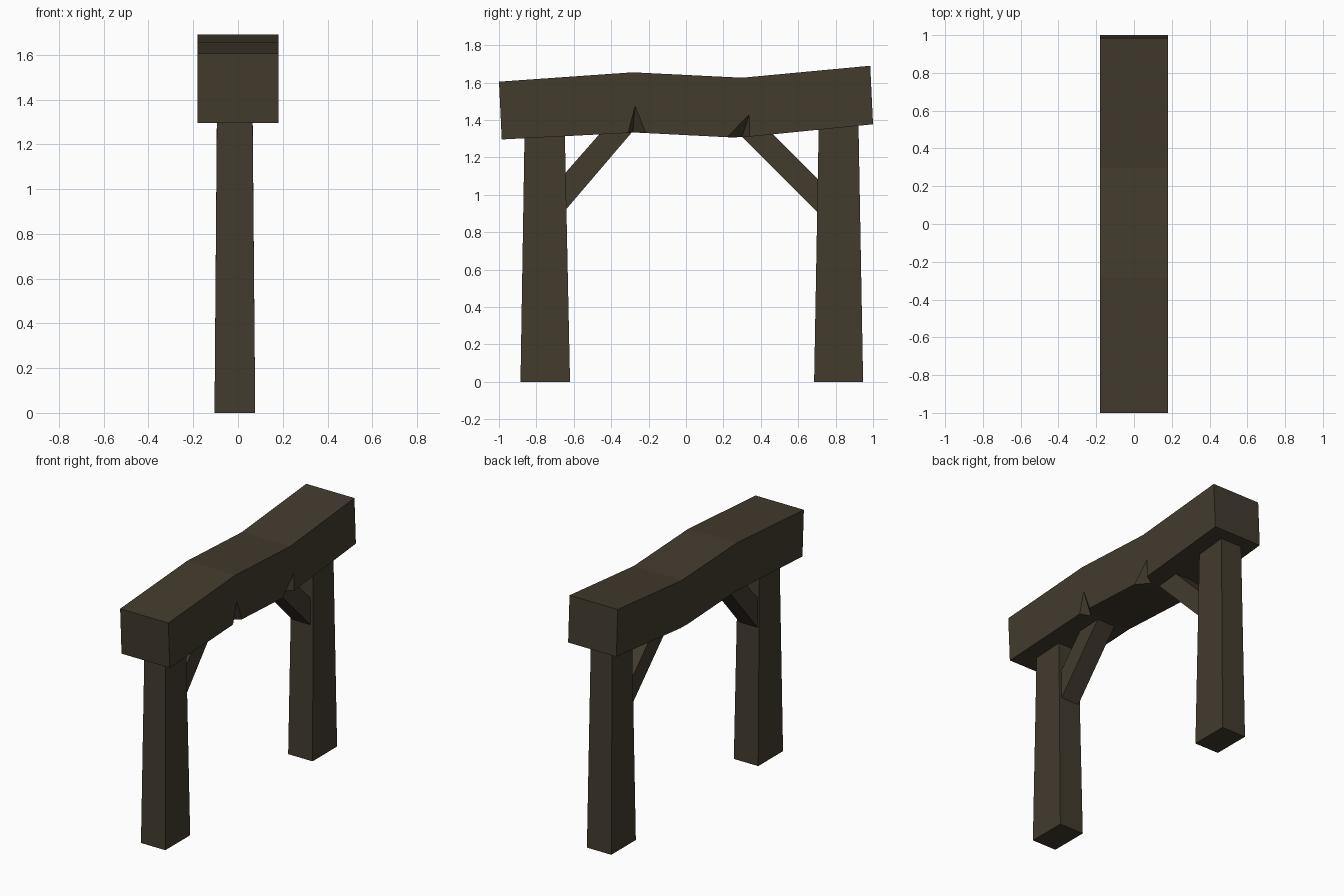
import bpy, bmesh
from mathutils import Vector

if "Cube" in bpy.data.objects:
    bpy.data.objects.remove(bpy.data.objects["Cube"])

wood = bpy.data.materials.new("dark_wood")
wood.diffuse_color = (0.055, 0.043, 0.027, 1)
wood.use_nodes = True
wood.node_tree.nodes["Principled BSDF"].inputs["Base Color"].default_value = wood.diffuse_color


def make(name, bm):
    bmesh.ops.recalc_face_normals(bm, faces=bm.faces)
    mesh = bpy.data.meshes.new(name)
    bm.to_mesh(mesh)
    bm.free()
    mesh.materials.append(wood)
    ob = bpy.data.objects.new(name, mesh)
    bpy.context.collection.objects.link(ob)
    return ob


def side_profile(name, pts, x0, x1):
    """Extrude a (y, z) outline from x0 to x1."""
    bm = bmesh.new()
    face = bm.faces.new([bm.verts.new((x0, y, z)) for y, z in pts])
    geom = bmesh.ops.extrude_face_region(bm, geom=[face])["geom"]
    bmesh.ops.translate(bm, vec=(x1 - x0, 0, 0),
                        verts=[v for v in geom if isinstance(v, bmesh.types.BMVert)])
    return make(name, bm)


def post(name, bottom, top, height):
    """Tapered square post; bottom and top are (x0, x1, y0, y1)."""
    bm = bmesh.new()
    bmesh.ops.create_cube(bm, size=1)
    for v in bm.verts:
        r, z = (top, height) if v.co.z > 0 else (bottom, 0)
        v.co = (r[1] if v.co.x > 0 else r[0], r[3] if v.co.y > 0 else r[2], z)
    return make(name, bm)


# Crooked top beam
beam = side_profile("top_beam", [
    (-1.0, 1.605), (-0.285, 1.655), (0.30, 1.626), (0.985, 1.69),
    (1.0, 1.377), (0.32, 1.309), (0.24, 1.307), (-0.27, 1.333), (-0.985, 1.296)],
    -0.18, 0.18)

# Chipped notches in the lower edge: apex, left, right, inner corner
notches = [
    ((0.18, -0.272, 1.475), (0.18, -0.31, 1.331), (0.18, -0.215, 1.330), (0.11, -0.285, 1.333)),
    ((0.18, 0.338, 1.43), (0.18, 0.22, 1.308), (0.18, 0.34, 1.311), (0.11, 0.30, 1.309)),
]
for i, corners in enumerate(notches):
    p = [Vector(c) for c in corners]
    mid = (p[0] + p[3]) / 2  # grow about the ridge so its two cut planes stay put
    bm = bmesh.new()
    v = [bm.verts.new(mid + (c - mid) * 1.6) for c in p]
    for f in ((0, 1, 2), (0, 1, 3), (0, 2, 3), (1, 2, 3)):
        bm.faces.new([v[k] for k in f])
    cutter = make(f"notch_cutter_{i + 1}", bm)
    cutter.hide_render = True
    cutter.hide_set(True)
    mod = beam.modifiers.new("notch", 'BOOLEAN')
    mod.operation = 'DIFFERENCE'
    mod.solver = 'EXACT'
    mod.object = cutter

# Posts
post("front_post", (-0.105, 0.077, -0.885, -0.62), (-0.094, 0.065, -0.863, -0.648), 1.34)
post("back_post", (-0.105, 0.077, 0.685, 0.947), (-0.094, 0.065, 0.71, 0.922), 1.39)

# Diagonal braces, ends buried in post and beam
side_profile("front_brace", [(-0.66, 0.90), (-0.66, 1.10), (-0.445, 1.345), (-0.28, 1.345)],
             -0.085, 0.05)
side_profile("back_brace", [(0.73, 0.88), (0.73, 1.06), (0.45, 1.34), (0.285, 1.325)],
             -0.085, 0.05)
